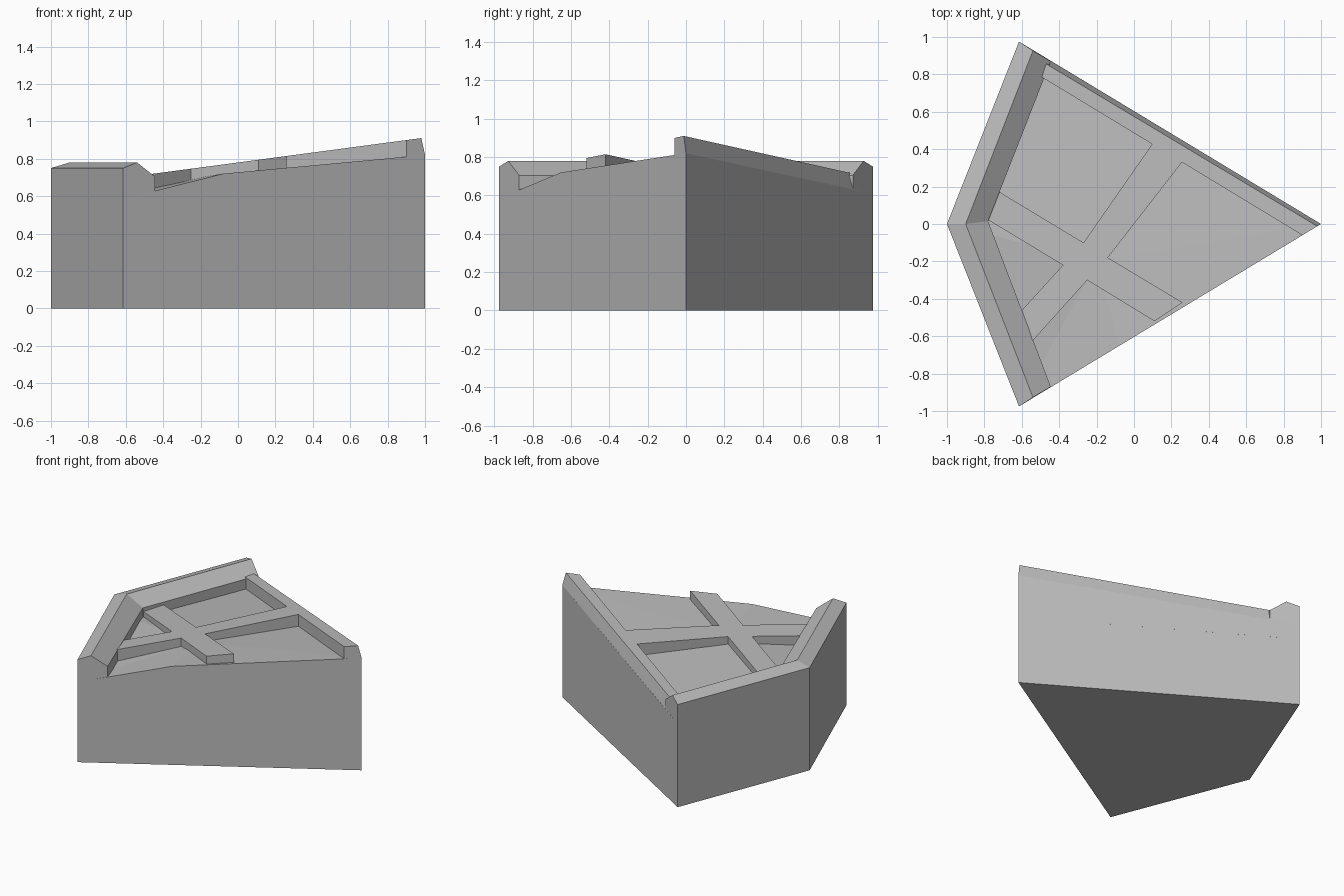
import bpy
import bmesh

if "Cube" in bpy.data.objects:
    bpy.data.objects.remove(bpy.data.objects["Cube"], do_unlink=True)

stone = bpy.data.materials.new("plain_grey")
stone.use_nodes = True
GREY = (0.5, 0.5, 0.5, 1)
stone.diffuse_color = GREY
stone.node_tree.nodes["Principled BSDF"].inputs["Base Color"].default_value = GREY


def finish(name, bm):
    bmesh.ops.recalc_face_normals(bm, faces=bm.faces)
    mesh = bpy.data.meshes.new(name)
    bm.to_mesh(mesh)
    bm.free()
    mesh.materials.append(stone)
    bpy.context.collection.objects.link(bpy.data.objects.new(name, mesh))


def loft(name, sections):
    """Join closed cross-sections in order and cap both ends."""
    bm = bmesh.new()
    rings = [[bm.verts.new(p) for p in s] for s in sections]
    n = len(rings[0])
    for a, b in zip(rings, rings[1:]):
        for i in range(n):
            j = (i + 1) % n
            bm.faces.new((a[i], a[j], b[j], b[i]))
    bm.faces.new(rings[0])
    bm.faces.new(rings[-1])
    finish(name, bm)


def deck(x):
    """Height of the sloping plane shared by the cross and long rim."""
    return 0.78 + 0.133 * x


BURIED = 0.5

# Kite-shaped body with a faceted, sunken floor
outline = [(-1, 0, 0.62), (-0.615, -0.975, 0.585), (-0.08, -0.652, 0.72),
           (1, 0, 0.82), (-0.615, 0.975, 0.61)]
bm = bmesh.new()
top = [bm.verts.new(p) for p in outline]
base = [bm.verts.new((x, y, 0)) for x, y, z in outline]
centre = bm.verts.new((-0.2, -0.2, 0.7))
for i in range(len(top)):
    j = (i + 1) % len(top)
    bm.faces.new((base[i], base[j], top[j], top[i]))
    bm.faces.new((top[i], top[j], centre))
bm.faces.new(base)
finish("body", bm)


# Bevelled rim along the two short sides, mitred at the corner
def short_rim_section(outer, ridge, inner):
    return [(*outer, BURIED), (*outer, 0.75), (*ridge, 0.78),
            (*inner, 0.705), (*inner, BURIED)]


ends = [short_rim_section((-0.615, s * 0.975), (-0.54, s * 0.927), (-0.445, s * 0.87))
        for s in (-1, 1)]
corner = short_rim_section((-1, 0), (-0.9, 0), (-0.78, 0.015))
loft("short_side_rim", [ends[0], corner, ends[1]])


# Long rim, rising towards the pointed corner
def long_rim_section(outer, ridge, inner, edge_z):
    return [(*outer, BURIED), (*outer, edge_z), (*ridge, deck(ridge[0])),
            (*inner, deck(inner[0])), (*inner, BURIED)]


loft("long_side_rim", [
    long_rim_section((-0.54, 0.93), (-0.56, 0.91), (-0.6, 0.85), 0.615),
    long_rim_section((1, 0), (0.98, -0.012), (0.9, -0.06), 0.82)])

# Raised cross dividing the floor into four sunken panels
cross = [(-0.86, 0.07), (-0.38, -0.22), (-0.68, -0.55), (-0.61, -0.7),
         (-0.25, -0.3), (0.11, -0.52), (0.26, -0.42), (-0.14, -0.18),
         (0.28, 0.36), (0.12, 0.46), (-0.27, -0.1), (-0.8, 0.22)]
loft("cross_beams", [[(x, y, BURIED) for x, y in cross],
                     [(x, y, deck(x)) for x, y in cross]])
